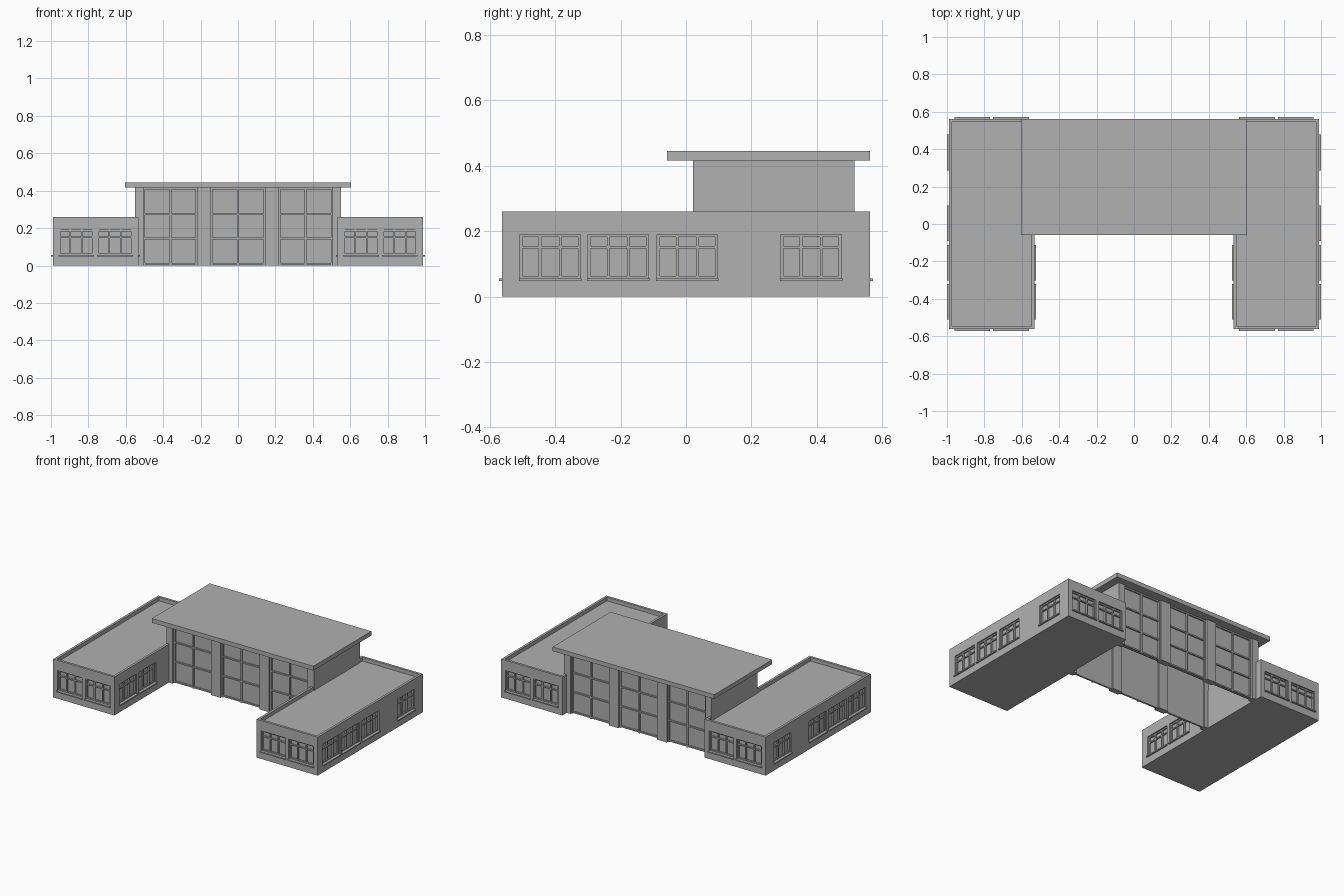
import bpy, bmesh
from mathutils import Matrix, Vector

if "Cube" in bpy.data.objects:
    bpy.data.objects.remove(bpy.data.objects["Cube"])

grey = bpy.data.materials.new("mid_grey")
grey.diffuse_color = (0.44, 0.44, 0.44, 1)
grey.use_nodes = True
grey.node_tree.nodes["Principled BSDF"].inputs["Base Color"].default_value = grey.diffuse_color


def add_box(bm, lo, hi):
    lo, hi = Vector(lo), Vector(hi)
    mat = Matrix.Translation((lo + hi) / 2) @ Matrix.Diagonal((*(hi - lo), 1))
    bmesh.ops.create_cube(bm, size=1, matrix=mat)


def make(name, boxes, mirror=False):
    bm = bmesh.new()
    for lo, hi in boxes:
        add_box(bm, lo, hi)
    me = bpy.data.meshes.new(name)
    bm.to_mesh(me)
    bm.free()
    me.materials.append(grey)
    ob = bpy.data.objects.new(name, me)
    bpy.context.collection.objects.link(ob)
    if mirror:
        ob.modifiers.new("mirror", 'MIRROR').use_axis = (True, False, False)
    return ob


def wall_box(axis, plane, sign, u0, u1, d0, d1, z0, z1):
    """Box on a wall: u along the wall, d outward from it."""
    a, b = sorted((plane + sign * d0, plane + sign * d1))
    if axis == 'x':
        return (a, u0, z0), (b, u1, z1)
    return (u0, a, z0), (u1, b, z1)


# Wing dimensions and window layout
X0, X1, Y, H = 0.533, 0.99, 0.562, 0.26
Z0, Z1, DEEP = 0.055, 0.19, 0.018
windows = [('x', X1, 1, u, u + 0.185) for u in (-0.508, -0.3, -0.088, 0.29)]
windows += [('x', X0, -1, u, u + 0.185) for u in (-0.508, -0.3)]
for s in (-1, 1):
    windows += [('y', s * Y, s, u, u + 0.185) for u in (0.565, 0.773)]

# Window openings, sills and frames
cuts, sills, frames = [], [], []
for axis, plane, sign, u0, u1 in windows:
    def w(a, b, d0, d1, z0, z1):
        return wall_box(axis, plane, sign, a, b, d0, d1, z0, z1)
    cuts.append(w(u0, u1, -DEEP, 0.02, Z0, Z1))
    sills.append(w(u0 - 0.003, u1 + 0.003, -DEEP, 0.01, Z0 - 0.008, Z0))
    t, zt = 0.008, Z0 + 0.092
    wid = u1 - u0
    for u in (u0, u0 + wid / 3 - t / 2, u0 + 2 * wid / 3 - t / 2, u1 - t):
        frames.append(w(u, u + t, -DEEP, -0.008, Z0, Z1))
    for z in (Z0, zt, Z1 - t):
        frames.append(w(u0, u1, -DEEP, -0.009, z, z + t))

# Wings: solid block with sunken roof and recessed windows
cuts.append(((X0 + 0.016, -Y + 0.016, H - 0.025), (X1 - 0.016, Y - 0.016, H + 0.1)))
wing = make("wing_walls", [((X0, -Y, 0), (X1, Y, H))])
cutter = make("wing_cutter", cuts)
cutter.hide_render = True
mod = wing.modifiers.new("openings", 'BOOLEAN')
mod.operation, mod.solver, mod.object = 'DIFFERENCE', 'EXACT', cutter
dg = bpy.context.evaluated_depsgraph_get()
wing.data = bpy.data.meshes.new_from_object(wing.evaluated_get(dg))
wing.modifiers.clear()
bpy.data.objects.remove(cutter)
wing.modifiers.new("mirror", 'MIRROR')
make("wing_window_sills", sills, True)
make("wing_window_frames", frames, True)

# Central hall: open-bottomed shell with flat overhanging roof
HX, YF, YB, HT = 0.552, 0.022, 0.515, 0.416
make("hall_roof", [((-0.605, -0.058, HT), (0.605, 0.562, 0.445))])
make("hall_side_walls", [((HX - 0.015, YF, 0), (HX, YB, HT))], True)

# Hall facades: piers, glass panels and glazing bars, front and back
piers, glass, bars = [], [], []
for plane, s in ((YF, -1), (YB, 1)):
    def f(a, b, d0, d1, z0, z1):
        return wall_box('y', plane, s, a, b, d0, d1, z0, z1)
    for a, b in ((-HX, -0.505), (-0.217, -0.145), (0.145, 0.217), (0.505, HX)):
        piers.append(f(a, b, -0.04, 0, 0, HT))
    for a, b in ((-0.505, -0.217), (-0.145, 0.145), (0.217, 0.505)):
        glass.append(f(a, b, -0.03, -0.022, 0, HT))
        t, m = 0.009, (a + b) / 2
        for u in (a, m - t / 2, b - t):
            bars.append(f(u, u + t, -0.024, -0.012, 0, HT))
        for z in (0.004, 0.14, 0.27, HT - t):
            bars.append(f(a, b, -0.024, -0.013, z, z + t))
make("hall_piers", piers)
make("hall_glass", glass)
make("hall_glazing_bars", bars)
